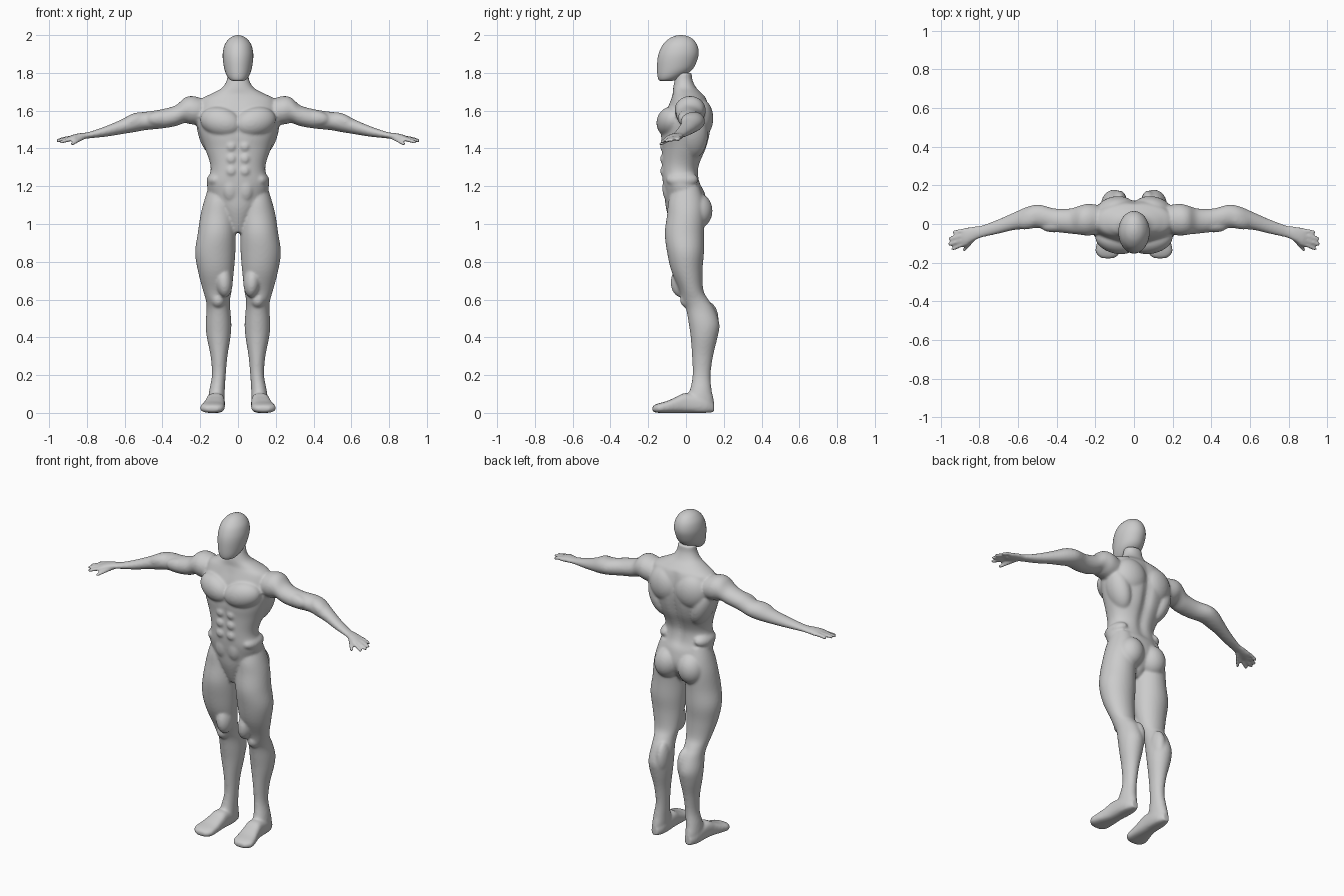
import bpy, bmesh, math
from mathutils import Matrix, Vector, Euler

AXES = {'x': (0, 1, 2), 'y': (1, 0, 2), 'z': (2, 0, 1)}


def spline(rows, steps):
    """Catmull-Rom interpolation of a list of section tuples."""
    out = []
    for i in range(len(rows) - 1):
        p = [rows[max(0, min(len(rows) - 1, i + k))] for k in (-1, 0, 1, 2)]
        for j in range(steps):
            t = j / steps
            out.append([0.5 * (2 * b + (c - a) * t + (2 * a - 5 * b + 4 * c - d) * t * t
                               + (3 * b - a - 3 * c + d) * t ** 3) for a, b, c, d in zip(*p)])
    return out + [list(rows[-1])]


def loft(bm, axis, rows, side=1, power=2.0, steps=4, seg=48):
    """Skin of oval sections: (position, min a, max a, min b, max b)."""
    s, a, b = AXES[axis]
    rings = []
    for pos, a0, a1, b0, b1 in spline(rows, steps):
        ring = []
        for k in range(seg):
            t = 2 * math.pi * k / seg
            c, n = math.cos(t), math.sin(t)
            co = [0, 0, 0]
            co[s] = pos
            co[a] = (a0 + a1) / 2 + (a1 - a0) / 2 * math.copysign(abs(c) ** (2 / power), c)
            co[b] = (b0 + b1) / 2 + (b1 - b0) / 2 * math.copysign(abs(n) ** (2 / power), n)
            co[0] *= side
            ring.append(bm.verts.new(co))
        rings.append(ring)
    faces = [bm.faces.new((r[k], r[(k + 1) % seg], q[(k + 1) % seg], q[k]))
             for r, q in zip(rings, rings[1:]) for k in range(seg)]
    faces += [bm.faces.new(rings[0]), bm.faces.new(rings[-1])]
    bmesh.ops.recalc_face_normals(bm, faces=faces)
    return [v for r in rings for v in r]


def muscle(bm, center, radii, rot=(0, 0, 0), side=1):
    """Ellipsoid bulge, mirrored by side."""
    c = Vector((center[0] * side, center[1], center[2]))
    e = Euler((math.radians(rot[0]), math.radians(rot[1] * side), math.radians(rot[2] * side)))
    m = Matrix.Translation(c) @ e.to_matrix().to_4x4() @ Matrix.Diagonal((*radii, 1))
    bmesh.ops.create_icosphere(bm, subdivisions=4, radius=1, matrix=m)


def finish(bm, name):
    me = bpy.data.meshes.new(name)
    bm.to_mesh(me)
    bm.free()
    me.polygons.foreach_set('use_smooth', [True] * len(me.polygons))
    ob = bpy.data.objects.new(name, me)
    bpy.context.collection.objects.link(ob)
    return ob


bm = bmesh.new()

# Torso and neck: (z, half width, front y, back y)
torso = [(1.80, .055, -.05, .03), (1.76, .06, -.06, .035), (1.72, .085, -.068, .055),
         (1.69, .14, -.07, .085), (1.66, .195, -.08, .11), (1.60, .215, -.105, .128),
         (1.54, .22, -.125, .135), (1.47, .20, -.135, .128), (1.40, .175, -.13, .11),
         (1.33, .15, -.13, .08), (1.28, .145, -.13, .068), (1.22, .163, -.125, .075),
         (1.16, .155, -.115, .10), (1.08, .11, -.105, .11), (1.0, .06, -.08, .07),
         (.955, .04, -.06, .03)]
verts = loft(bm, 'z', [(z, -w, w, f, b) for z, w, f, b in torso], power=2.15, seg=72)
# Spine groove and belly line
for v in verts:
    fade = max(0, 1 - abs(v.co.z - 1.43) / .24)
    v.co.y -= math.copysign(.022 if v.co.y > 0 else .008, v.co.y) * fade ** .5 * math.exp(-(v.co.x / .03) ** 2)

leg = [(1.20, .03, .155, -.07, .07), (1.12, .02, .18, -.093, .095), (1.05, .012, .198, -.10, .10),
       (.95, .012, .213, -.112, .095), (.85, .014, .227, -.10, .095), (.75, .022, .212, -.077, .087),
       (.65, .033, .186, -.035, .092), (.60, .042, .171, -.022, .118), (.55, .041, .166, .0, .15),
       (.47, .035, .171, .015, .177), (.40, .04, .165, .025, .167), (.30, .056, .145, .032, .143),
       (.20, .065, .138, .035, .13), (.12, .07, .152, .02, .136), (.06, .072, .158, -.01, .148),
       (.004, .08, .152, -.01, .14)]
foot = [(.148, .095, .135, .004, .05), (.10, .072, .158, .0, .085), (.0, .07, .168, .0, .105),
        (-.05, .07, .178, .0, .085), (-.10, .07, .193, .0, .063), (-.14, .072, .2, .0, .052),
        (-.165, .085, .185, .003, .043), (-.178, .105, .165, .01, .032)]
arm = [(.15, -.04, .09, 1.52, 1.65), (.23, -.06, .105, 1.525, 1.676), (.28, -.055, .095, 1.535, 1.67),
       (.33, -.05, .08, 1.518, 1.628), (.41, -.04, .08, 1.505, 1.606), (.49, -.021, .1, 1.497, 1.594),
       (.55, -.026, .09, 1.486, 1.586), (.62, -.031, .06, 1.475, 1.552), (.70, -.05, .025, 1.462, 1.518),
       (.79, -.071, -.008, 1.453, 1.487), (.83, -.088, -.013, 1.448, 1.482),
       (.87, -.108, -.018, 1.442, 1.474), (.89, -.105, -.025, 1.442, 1.466)]
# Fingers: base y, tip x, tip y, tip z
fingers = [(-.032, .94, -.042, 1.446), (-.053, .96, -.075, 1.444),
           (-.076, .963, -.104, 1.440), (-.098, .945, -.128, 1.434)]

for side in (1, -1):
    # Limbs
    loft(bm, 'z', leg, side)
    loft(bm, 'y', foot, side, power=2.7)
    loft(bm, 'x', arm, side)
    # Hand digits
    r = .0115
    for by, tx, ty, tz in fingers:
        loft(bm, 'x', [(.86, by - r, by + r, 1.458 - r, 1.458 + r),
                       ((.86 + tx) / 2, (by + ty) / 2 - r, (by + ty) / 2 + r, tz - .002, tz + .021),
                       (tx - .008, ty - .0105, ty + .0105, tz - .01, tz + .01),
                       (tx, ty - .006, ty + .006, tz - .006, tz + .006)], side, seg=16)
    loft(bm, 'y', [(-.06, .80, .84, 1.447, 1.475), (-.10, .835, .867, 1.43, 1.455),
                   (-.132, .865, .889, 1.414, 1.436), (-.142, .873, .887, 1.415, 1.429)], side, seg=16)
    # Chest, shoulder and back
    muscle(bm, (.092, -.085, 1.54), (.112, .068, .078), (0, -14, 14), side)
    muscle(bm, (.235, .02, 1.60), (.08, .08, .072), (0, 15, 0), side)
    muscle(bm, (.095, .075, 1.56), (.10, .068, .105), (0, 15, -10), side)
    muscle(bm, (.145, .035, 1.47), (.062, .08, .13), (0, 20, 0), side)
    # Abdomen
    for z in (1.41, 1.345, 1.28):
        muscle(bm, (.036, -.105, z), (.034, .032, .034), side=side)
    muscle(bm, (.04, -.09, 1.19), (.045, .035, .075), side=side)
    muscle(bm, (.115, -.02, 1.235), (.052, .085, .042), (0, 20, 0), side)
    # Seat, thigh, knee and calf
    muscle(bm, (.08, .06, 1.07), (.08, .08, .095), (0, -10, 0), side)
    muscle(bm, (.075, -.015, .70), (.046, .065, .09), (-10, 5, 0), side)
    muscle(bm, (.105, .01, .60), (.038, .042, .045), side=side)
    muscle(bm, (.075, .115, .49), (.038, .058, .10), side=side)
    # Upper arm and forearm
    muscle(bm, (.40, -.005, 1.56), (.085, .038, .042), (0, 5, -5), side)
    muscle(bm, (.545, .02, 1.55), (.075, .045, .036), (0, 18, -18), side)

# Fuse the parts into one smooth skin
body = finish(bm, "body")
fuse = body.modifiers.new("fuse", 'REMESH')
fuse.mode = 'VOXEL'
fuse.voxel_size = .007
fuse.use_smooth_shade = True
soften = body.modifiers.new("soften", 'SMOOTH')
soften.factor = .5
soften.iterations = 8

# Head: (z, half width, front y, back y)
bm = bmesh.new()
head = [(1.757, .025, -.135, -.08), (1.764, .043, -.145, -.05), (1.785, .059, -.151, -.01),
        (1.82, .072, -.153, .036), (1.87, .08, -.151, .06), (1.91, .08, -.142, .067),
        (1.95, .07, -.122, .058), (1.98, .048, -.091, .035), (1.995, .024, -.06, .006),
        (2.0, .005, -.035, -.02)]
loft(bm, 'z', [(z, -w, w, f, b) for z, w, f, b in head])
finish(bm, "head")
